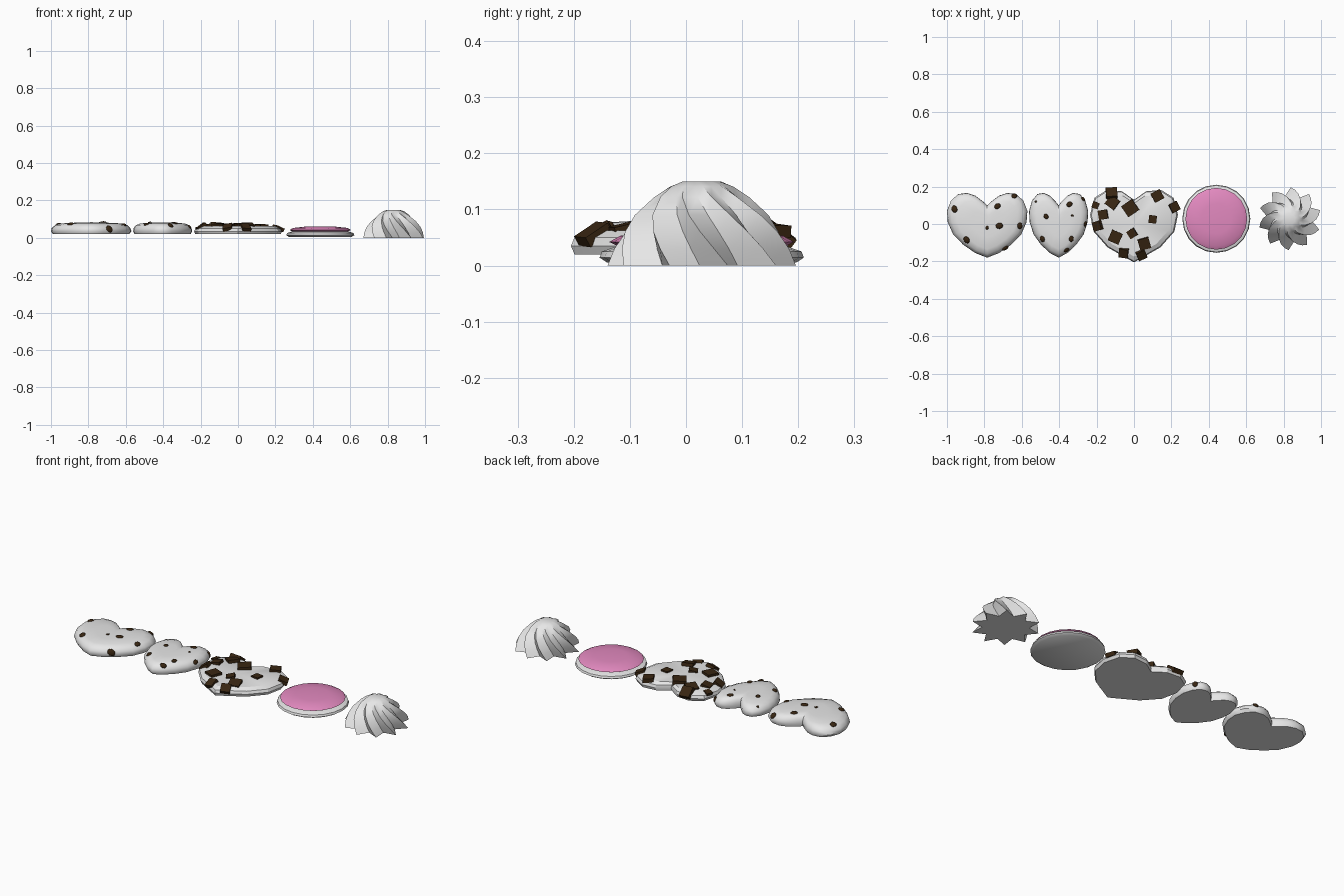
import bpy, bmesh, math, random
from mathutils import Vector, Matrix
from mathutils.bvhtree import BVHTree

random.seed(4)
cube = bpy.data.objects.get("Cube")
if cube:
    bpy.data.objects.remove(cube, do_unlink=True)


def material(name, colour):
    mat = bpy.data.materials.new(name)
    mat.use_nodes = True
    mat.diffuse_color = (*colour, 1)
    mat.node_tree.nodes["Principled BSDF"].inputs["Base Color"].default_value = (*colour, 1)
    return mat


WHITE = material("meringue white", (0.8, 0.8, 0.8))
PINK = material("pink cream", (0.76, 0.25, 0.52))
BROWN = material("dark chocolate", (0.04, 0.019, 0.006))


def finish(bm, name, mat, angle=None):
    bmesh.ops.recalc_face_normals(bm, faces=bm.faces)
    mesh = bpy.data.meshes.new(name)
    bm.to_mesh(mesh)
    bm.free()
    mesh.materials.append(mat)
    obj = bpy.data.objects.new(name, mesh)
    bpy.context.collection.objects.link(obj)
    if angle:
        bpy.ops.object.select_all(action="DESELECT")
        obj.select_set(True)
        bpy.context.view_layer.objects.active = obj
        bpy.ops.object.shade_smooth_by_angle(angle=math.radians(angle))
    return obj


def loft(rings, peak=None):
    """Skin closed rings of points, capping the bottom flat and the top flat or to a peak."""
    bm = bmesh.new()
    loops = [[bm.verts.new(p) for p in ring] for ring in rings]
    n = len(loops[0])
    for low, high in zip(loops, loops[1:]):
        for i in range(n):
            j = (i + 1) % n
            bm.faces.new((low[i], low[j], high[j], high[i]))
    bm.faces.new(loops[0])
    if peak:
        tip = bm.verts.new(peak)
        for i in range(n):
            bm.faces.new((loops[-1][i], loops[-1][(i + 1) % n], tip))
    else:
        bm.faces.new(loops[-1])
    return bm


def heart(name, cx, half_width, outline, levels, top, angle):
    """Heart biscuit from half an outline; returns its surface for placing toppings."""
    right = [(x * half_width, y) for x, y in outline]
    points = right + [(-x, y) for x, y in reversed(right[1:-1])]
    rings = [[(cx + x * s, y * s, z) for x, y in points] for s, z in levels]
    bm = loft(rings, (cx, 0, top))
    bmesh.ops.recalc_face_normals(bm, faces=bm.faces)
    tree = BVHTree.FromBMesh(bm)
    finish(bm, name, WHITE, angle)
    return tree


def surface_frame(tree, x, y):
    """Matrix sitting on the surface under a point, or at the nearest rim."""
    spot, normal, _, _ = tree.ray_cast(Vector((x, y, 1)), Vector((0, 0, -1)))
    if spot is None:
        spot, normal, _, _ = tree.find_nearest(Vector((x, y, 0.05)))
    return Matrix.Translation(spot) @ normal.to_track_quat("Z", "Y").to_matrix().to_4x4()


# Two smooth heart meringues
plump = [(0, 0.1), (0.1, 0.12), (0.3, 0.152), (0.5, 0.166), (0.72, 0.16), (0.9, 0.125),
         (1, 0.07), (0.98, 0.01), (0.85, -0.055), (0.6, -0.11), (0.3, -0.155), (0, -0.18)]
soft_levels = [(0.95, 0.02), (1, 0.035), (0.98, 0.052), (0.9, 0.068), (0.75, 0.077), (0.4, 0.081)]
large = heart("large_heart", -0.785, 0.215, plump, soft_levels, 0.081, 50)
small = heart("small_heart", -0.403, 0.158, plump, soft_levels, 0.081, 50)

# Rounded chocolate chips
chips = [
    (large, "large_heart_chip", [(-0.96, 0.08, 0.02), (-0.73, 0.095, 0.018), (-0.64, 0.15, 0.018),
     (-0.61, -0.01, 0.018), (-0.72, -0.01, 0.02), (-0.785, -0.02, 0.01),
     (-0.895, -0.085, 0.02), (-0.68, -0.14, 0.022)]),
    (small, "small_heart_chip", [(-0.525, 0.12, 0.007), (-0.345, 0.105, 0.017), (-0.265, 0.14, 0.017),
     (-0.47, 0.04, 0.015), (-0.33, 0.045, 0.007), (-0.26, 0, 0.015),
     (-0.335, -0.08, 0.016), (-0.49, -0.08, 0.017), (-0.36, -0.14, 0.017)]),
]
for tree, name, spots in chips:
    for x, y, size in spots:
        bm = bmesh.new()
        turn = Matrix.Rotation(random.uniform(0, math.pi), 4, "Z")
        shape = turn @ Matrix.Diagonal((size, size * 0.8, size * 0.4, 1))
        bmesh.ops.create_icosphere(bm, subdivisions=2, radius=1,
                                   matrix=surface_frame(tree, x, y) @ shape)
        finish(bm, name, BROWN, 40)

# Faceted heart covered in chocolate chunks
angular = [(0, 0.13), (0.28, 0.175), (0.62, 0.182), (0.9, 0.14), (1, 0.05),
           (0.92, -0.04), (0.6, -0.125), (0, -0.205)]
chunky = heart("chunky_heart", 0, 0.235, angular,
               [(0.97, 0.02), (1, 0.035), (0.97, 0.05), (0.85, 0.062)], 0.065, 25)
chunks = [(-0.115, 0.115, 0.06), (-0.02, 0.085, 0.07), (-0.12, 0.165, 0.06), (-0.165, 0.05, 0.05),
          (0.125, 0.15, 0.055), (0.215, 0.09, 0.05), (0.1, 0.025, 0.042), (-0.01, -0.05, 0.045),
          (-0.1, -0.07, 0.062), (0.055, -0.105, 0.06), (-0.195, -0.01, 0.05),
          (-0.055, -0.155, 0.05), (0.04, -0.165, 0.05), (-0.205, 0.1, 0.035)]
for x, y, size in chunks:
    bm = bmesh.new()
    turn = (Matrix.Rotation(random.uniform(-0.6, 0.6), 4, "Z")
            @ Matrix.Rotation(random.uniform(-0.25, 0.25), 4, "X"))
    bmesh.ops.create_cube(bm, size=size, matrix=surface_frame(chunky, x, y) @ turn
                          @ Matrix.Diagonal((1, 1, 0.4, 1)))
    finish(bm, "chocolate_chunk", BROWN)


# Round biscuit with a pink cream top
def disc(name, profile, mat, peak):
    rings = [[(0.44 + r * math.cos(a), 0.028 + r * math.sin(a), z)
              for a in (math.tau * i / 20 for i in range(20))] for r, z in profile]
    finish(loft(rings, (0.44, 0.028, peak)), name, mat, 40)


disc("round_biscuit", [(0.168, 0.005), (0.182, 0.014), (0.178, 0.025), (0.155, 0.033)], WHITE, 0.033)
disc("pink_cream_layer", [(0.14, 0.03), (0.165, 0.042), (0.145, 0.053), (0.08, 0.06)], PINK, 0.061)

# Twisted piped swirl with pointed ridges
ARMS = 10
levels = [(0.168, 0, 0.68, 0), (0.158, 0.03, 0.7, 8), (0.143, 0.06, 0.72, 17),
          (0.12, 0.09, 0.75, 27), (0.085, 0.122, 0.8, 40), (0.058, 0.141, 0.85, 50),
          (0.034, 0.15, 0.9, 60)]
rings = []
for radius, z, valley, twist in levels:
    ring = []
    for i in range(ARMS * 2):
        a = math.tau * i / (ARMS * 2) + math.radians(88 - twist)
        r = radius * (valley if i % 2 else 1)
        ring.append((0.832 + r * math.cos(a), 0.028 + r * math.sin(a), z))
    rings.append(ring)
finish(loft(rings), "piped_swirl", WHITE, 40)
